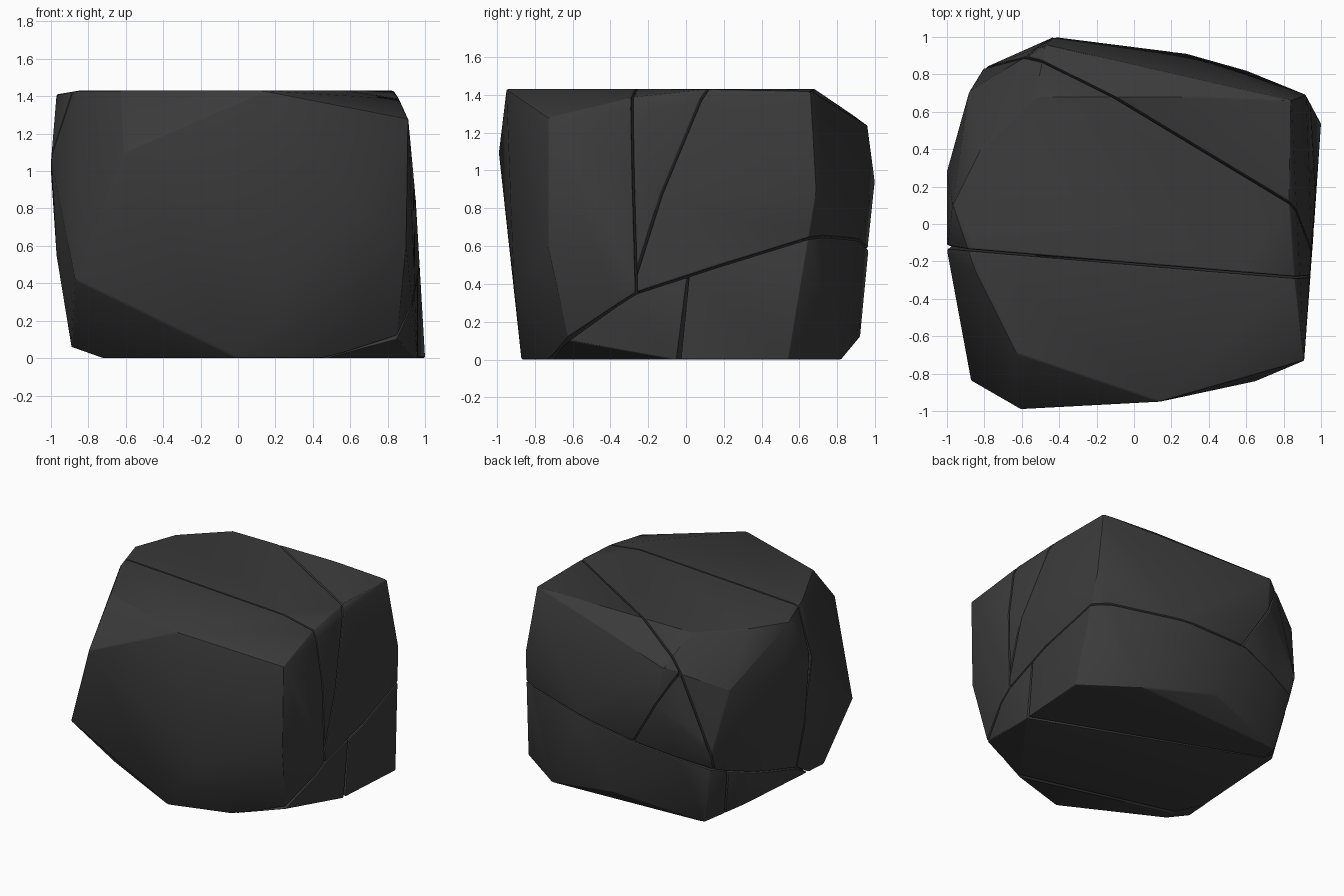
import bpy
import bmesh
import math
from mathutils import Vector

default_cube = bpy.data.objects.get("Cube")
if default_cube:
    bpy.data.objects.remove(default_cube, do_unlink=True)

# Dark stone material
stone = bpy.data.materials.new("dark_grey_stone")
stone.use_nodes = True
stone_colour = (0.043, 0.043, 0.043, 1)
stone.diffuse_color = stone_colour
shader = stone.node_tree.nodes["Principled BSDF"]
shader.inputs["Base Color"].default_value = stone_colour
shader.inputs["Roughness"].default_value = 0.9

# Corners of the boulder, by level
top_height = 1.43
base_outline = [(0, -.87), (-.72, -.5), (-.68, .75), (.6, .82), (1, .54),
                (.96, -.05), (.46, -.73)]
top_outline = [(-.63, -.69), (.14, -.95), (.6, -.28), (.83, .12),
               (.4, .68), (-.53, .68), (-.82, .4), (-.85, -.25)]
side_corners = [
    (-.87, -.84, .42), (-.89, -.45, .06), (-.87, .5, .1), (.27, -.91, .4),
    (.9, -.73, .6), (.85, -.62, .1), (-.61, -.99, 1.1), (.65, -.84, .8),
    (-.97, -.15, .55), (-1, -.15, 1.05), (-1, .28, 1), (-.88, .71, 1.08),
    (-.81, .83, .6), (-.43, 1, .95), (.28, .91, .6), (.92, .69, .9),
    (-.47, .96, 1.24), (0, .92, .12), (.84, .66, 1.42), (-.97, .1, 1.41),
    (.91, -.73, 1.28), (.86, -.3, 1.385), (.95, -.1, .85),
]


def build_boulder():
    """Wrap the corners in a faceted shell."""
    shell = bmesh.new()
    for x, y in base_outline:
        shell.verts.new((x, y, 0))
    for x, y in top_outline:
        shell.verts.new((x, y, top_height))
    for corner in side_corners:
        shell.verts.new(corner)
    hull = bmesh.ops.convex_hull(shell, input=shell.verts)
    loose = [v for v in hull["geom_interior"] if isinstance(v, bmesh.types.BMVert)]
    bmesh.ops.delete(shell, geom=loose, context="VERTS")
    bmesh.ops.dissolve_limit(shell, angle_limit=math.radians(2),
                             verts=shell.verts, edges=shell.edges)
    return shell


def crack(first, second, third, toward):
    """Plane through three points, with its normal facing a direction."""
    first, second, third = Vector(first), Vector(second), Vector(third)
    normal = (second - first).cross(third - first).normalized()
    if normal.dot(Vector(toward)) < 0:
        normal.negate()
    return first, normal


def add_piece(name, sides):
    """Keep the part of the boulder on the chosen side of each crack."""
    half_gap = 0.004
    piece = build_boulder()
    for (point, normal), positive in sides:
        geometry = list(piece.verts) + list(piece.edges) + list(piece.faces)
        inset = normal * (half_gap if positive else -half_gap)
        cut = bmesh.ops.bisect_plane(
            piece, geom=geometry, plane_co=point + inset, plane_no=normal,
            clear_inner=positive, clear_outer=not positive)
        rim = [e for e in cut["geom_cut"] if isinstance(e, bmesh.types.BMEdge)]
        if rim:
            bmesh.ops.contextual_create(piece, geom=rim)
    # Merge slivers so that the worn edges keep their width
    bmesh.ops.remove_doubles(piece, verts=piece.verts, dist=0.035)
    bmesh.ops.recalc_face_normals(piece, faces=piece.faces)
    mesh = bpy.data.meshes.new(name)
    piece.to_mesh(mesh)
    piece.free()
    mesh.materials.append(stone)
    chunk = bpy.data.objects.new(name, mesh)
    bpy.context.collection.objects.link(chunk)

    # Worn edges, which also widen the cracks
    worn = chunk.modifiers.new("worn_edges", "BEVEL")
    worn.width = 0.009
    worn.segments = 2
    worn.limit_method = "ANGLE"
    worn.angle_limit = math.radians(35)
    bpy.ops.object.select_all(action="DESELECT")
    chunk.select_set(True)
    bpy.context.view_layer.objects.active = chunk
    bpy.ops.object.modifier_apply(modifier=worn.name)
    bpy.ops.object.shade_smooth_by_angle(angle=math.radians(22))


# Cracks; the three main ones share a line between two joints
right_joint = (.92, -.26, .35)
left_joint = (-.9, -.1, .16)
back_joint = (-.6, .92, 1.25)
up, back = (0, 0, 1), (0, 1, 0)

front_crack = crack(right_joint, left_joint, (.9, -.29, top_height), back)
lower_crack = crack(right_joint, left_joint, (-.1, .95, .6), up)
toe_crack = crack(right_joint, left_joint, (.86, -.65, .1), up)
rear_crack = crack(back_joint, (.84, .11, top_height), (.93, -.19, .66), back)
chip_crack = crack(back_joint, (-.2, .95, .58), (-.35, 0, 1), (1, 0, 0))
base_crack = crack((.95, -.03, 0), (-.87, .65, 0), (.95, .01, .4), back)

# Boulder pieces
add_piece("front_rock", [(front_crack, False), (toe_crack, True)])
upper = [(front_crack, True), (lower_crack, True)]
add_piece("middle_rock", upper + [(rear_crack, False)])
add_piece("back_rock", upper + [(rear_crack, True), (chip_crack, True)])
add_piece("back_chip", upper + [(rear_crack, True), (chip_crack, False)])
lower = [(lower_crack, False), (toe_crack, False)]
add_piece("lower_front_rock", lower + [(base_crack, False)])
add_piece("lower_back_rock", lower + [(base_crack, True)])
